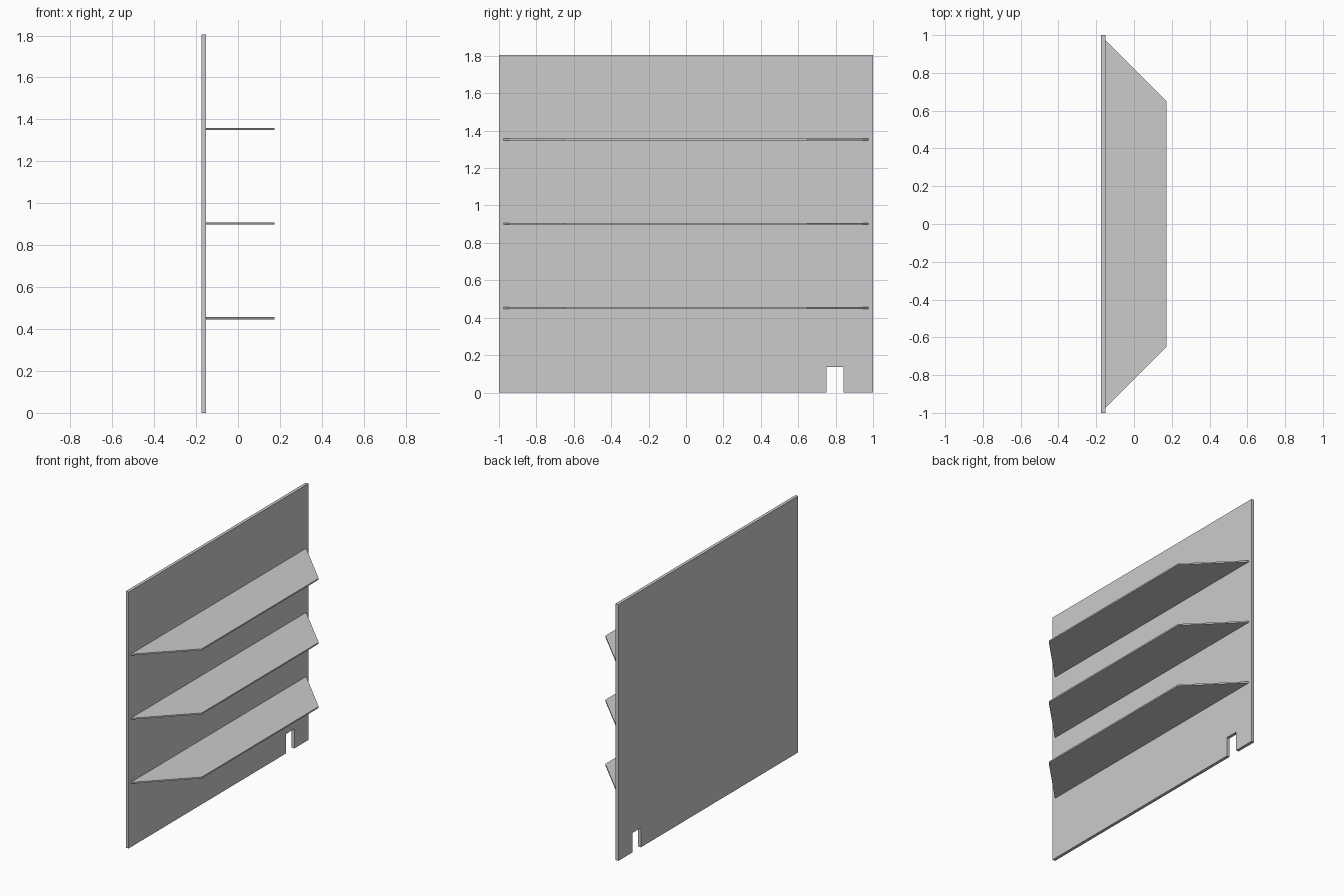
import bpy, bmesh
from mathutils import Vector

if "Cube" in bpy.data.objects:
    bpy.data.objects.remove(bpy.data.objects["Cube"])


def prism(name, profile, offset):
    """Extrude a flat outline along an offset vector into a solid."""
    bm = bmesh.new()
    face = bm.faces.new([bm.verts.new(p) for p in profile])
    ext = bmesh.ops.extrude_face_region(bm, geom=[face])
    moved = [v for v in ext["geom"] if isinstance(v, bmesh.types.BMVert)]
    bmesh.ops.translate(bm, verts=moved, vec=Vector(offset))
    bmesh.ops.recalc_face_normals(bm, faces=bm.faces)
    mesh = bpy.data.meshes.new(name)
    bm.to_mesh(mesh)
    bm.free()
    obj = bpy.data.objects.new(name, mesh)
    bpy.context.collection.objects.link(obj)
    return obj


X_BACK, X_FACE, X_FRONT = -0.174, -0.152, 0.173
HEIGHT = 1.805

# Back panel with a cable notch in the bottom edge
outline = [(-1, 0), (0.751, 0), (0.751, 0.137), (0.843, 0.137), (0.843, 0),
           (1, 0), (1, HEIGHT), (-1, HEIGHT)]
prism("back_panel", [(X_BACK, y, z) for y, z in outline],
      (X_FACE - X_BACK, 0, 0))

# Three thin shelves with 45 degree ends
THICK = 0.01
for i in range(1, 4):
    z = HEIGHT * i / 4 - THICK / 2
    prism(f"shelf_{i}",
          [(X_FACE, -0.975, z), (X_FRONT, -0.65, z),
           (X_FRONT, 0.65, z), (X_FACE, 0.975, z)],
          (0, 0, THICK))
